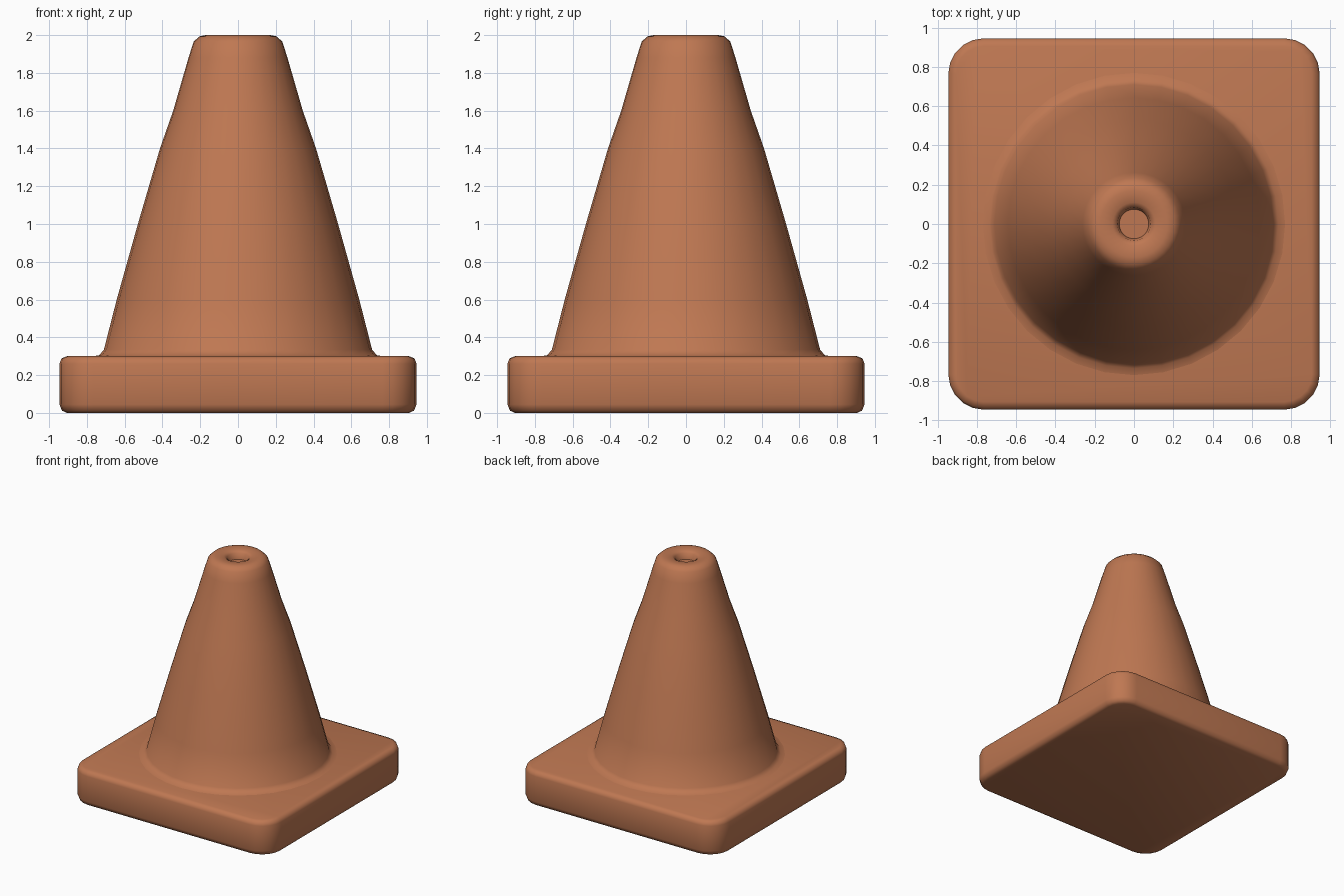
import bpy, bmesh, math

if "Cube" in bpy.data.objects:
    bpy.data.objects.remove(bpy.data.objects["Cube"])

orange = bpy.data.materials.new("terracotta orange")
orange.diffuse_color = (0.52, 0.187, 0.085, 1)
orange.use_nodes = True
orange.node_tree.nodes["Principled BSDF"].inputs["Base Color"].default_value = orange.diffuse_color


def finish(bm, name, angle):
    bmesh.ops.recalc_face_normals(bm, faces=bm.faces)
    me = bpy.data.meshes.new(name)
    bm.to_mesh(me)
    bm.free()
    ob = bpy.data.objects.new(name, me)
    bpy.context.collection.objects.link(ob)
    me.materials.append(orange)
    bpy.ops.object.select_all(action='DESELECT')
    ob.select_set(True)
    bpy.context.view_layer.objects.active = ob
    bpy.ops.object.shade_smooth_by_angle(angle=math.radians(angle))
    return ob


def loft(bm, rings):
    """Skin a stack of equal-length point rings and cap both ends."""
    loops = [[bm.verts.new(p) for p in r] for r in rings]
    n = len(loops[0])
    for a, b in zip(loops, loops[1:]):
        for i in range(n):
            j = (i + 1) % n
            bm.faces.new((a[i], a[j], b[j], b[i]))
    bm.faces.new(loops[0][::-1])
    bm.faces.new(loops[-1])


def rounded_square(half, radius, z, steps=5):
    pts = []
    for q in range(4):
        mid = math.pi / 4 + q * math.pi / 2
        cx = math.copysign(half - radius, math.cos(mid))
        cy = math.copysign(half - radius, math.sin(mid))
        for k in range(steps + 1):
            a = q * math.pi / 2 + k / steps * math.pi / 2
            pts.append((cx + radius * math.cos(a), cy + radius * math.sin(a), z))
    return pts


def circle(r, z, n=32):
    return [(r * math.cos(2 * math.pi * i / n), r * math.sin(2 * math.pi * i / n), z)
            for i in range(n)]


# Square foot plate with softened corners and edges
bm = bmesh.new()
foot = [(0.905, 0.0), (0.932, 0.012), (0.945, 0.045),
        (0.945, 0.26), (0.935, 0.288), (0.905, 0.3)]
loft(bm, [rounded_square(h, h - 0.765, z) for h, z in foot])
finish(bm, "base_plate", 50)

# Tapered body with a small flare at the foot and a shallow hole in the top
bm = bmesh.new()
body = [(0.74, 0.2), (0.79, 0.297), (0.735, 0.305), (0.71, 0.335), (0.642, 0.6),
        (0.53, 1.0), (0.413, 1.4), (0.343, 1.6), (0.262, 1.88), (0.235, 1.965),
        (0.205, 1.993), (0.17, 2.0), (0.11, 1.995), (0.085, 1.98),
        (0.075, 1.93)]
loft(bm, [circle(r, z) for r, z in body])
finish(bm, "cone_body", 60)
